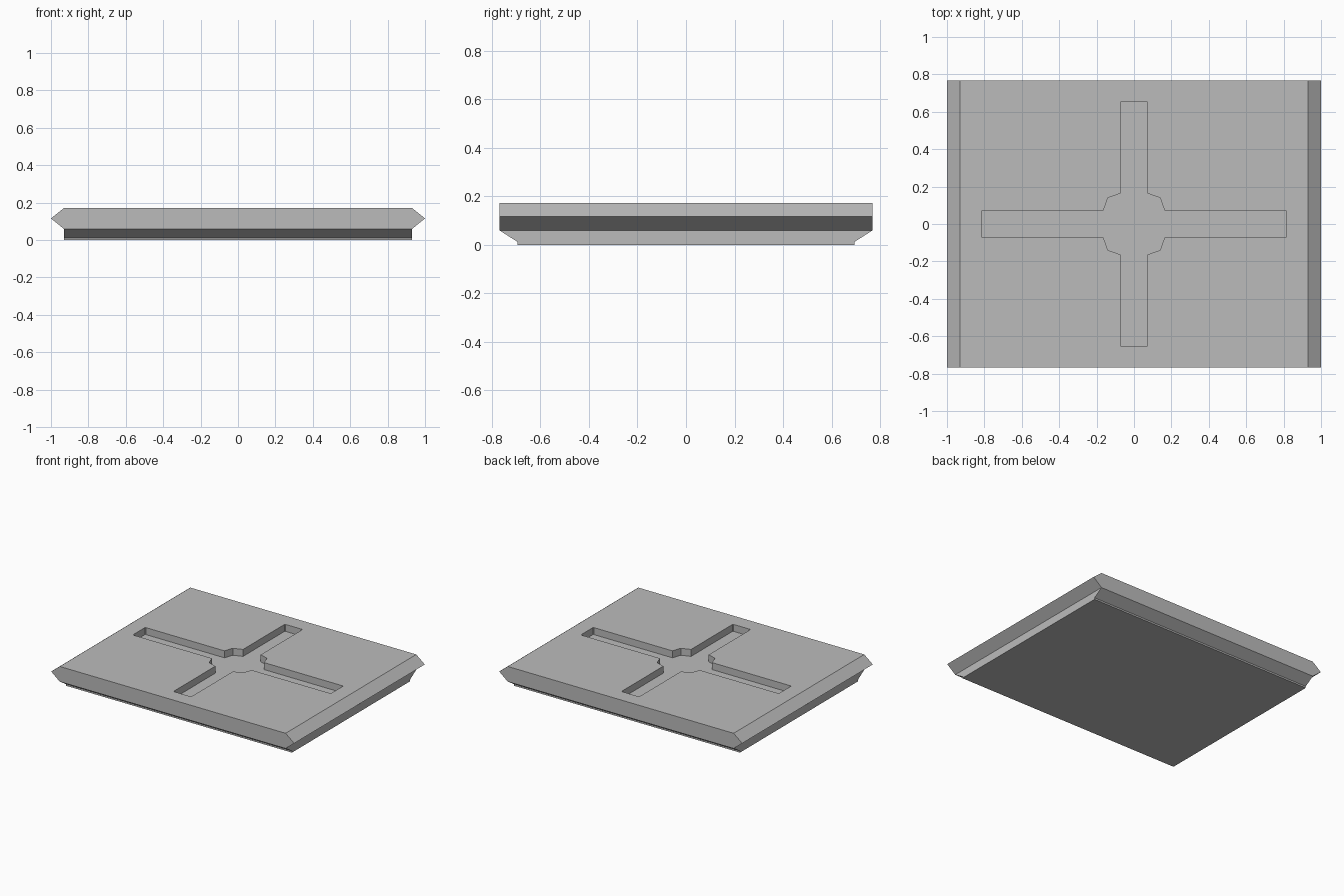
import bpy
import bmesh

cube = bpy.data.objects.get("Cube")
if cube:
    bpy.data.objects.remove(cube)

GREY = (0.5, 0.5, 0.5, 1)
grey = bpy.data.materials.new("plain_grey")
grey.use_nodes = True
grey.diffuse_color = GREY
grey.node_tree.nodes["Principled BSDF"].inputs["Base Color"].default_value = GREY


def extrude_profile(name, points, start, end):
    """Extrude a closed loop of 3D points from offset start to offset end."""
    bm = bmesh.new()
    rings = [[bm.verts.new([p + o for p, o in zip(pt, off)]) for pt in points]
             for off in (start, end)]
    bm.faces.new(rings[0])
    bm.faces.new(rings[1])
    n = len(points)
    for i in range(n):
        j = (i + 1) % n
        bm.faces.new((rings[0][i], rings[0][j], rings[1][j], rings[1][i]))
    bmesh.ops.recalc_face_normals(bm, faces=bm.faces)
    mesh = bpy.data.meshes.new(name)
    bm.to_mesh(mesh)
    bm.free()
    mesh.materials.append(grey)
    obj = bpy.data.objects.new(name, mesh)
    bpy.context.collection.objects.link(obj)
    return obj


TOP, TIP, MID, LIP = 0.172, 0.116, 0.059, 0.012
HALF_Y, SIDE_X, FLOOR = 0.768, 0.93, 0.12

# Upper slab: pointed left and right edges, straight front and back
hexagon = [(-SIDE_X, 0, MID), (SIDE_X, 0, MID), (1, 0, TIP),
           (SIDE_X, 0, TOP), (-SIDE_X, 0, TOP), (-1, 0, TIP)]
slab = extrude_profile("upper_slab", hexagon, (0, -HALF_Y, 0), (0, HALF_Y, 0))

# Lower base: tapers in toward the bottom at front and back
half = [(0.694, 0), (0.694, LIP), (HALF_Y, MID)]
taper = [(0, y, z) for y, z in half] + [(0, -y, z) for y, z in reversed(half)]
extrude_profile("lower_base", taper, (-SIDE_X, 0, 0), (SIDE_X, 0, 0))

# Cross-shaped recess: one quadrant outline mirrored to all four
quadrant = [(0.815, 0.068), (0.81, 0.073), (0.163, 0.073), (0.14, 0.14),
            (0.073, 0.163), (0.073, 0.65), (0.068, 0.655)]
back = quadrant[::-1]
outline = (quadrant + [(-x, y) for x, y in back]
           + [(-x, -y) for x, y in quadrant] + [(x, -y) for x, y in back])
cutter = extrude_profile("cross_cutter", [(x, y, 0) for x, y in outline],
                         (0, 0, FLOOR), (0, 0, TOP + 0.1))
cutter.hide_render = True
cutter.hide_viewport = True

cut = slab.modifiers.new("cross_recess", "BOOLEAN")
cut.operation = "DIFFERENCE"
cut.solver = "EXACT"
cut.object = cutter

# Bake the cut into the slab and discard the cutter
bpy.context.view_layer.update()
evaluated = slab.evaluated_get(bpy.context.evaluated_depsgraph_get())
carved = bpy.data.meshes.new_from_object(evaluated)
slab.modifiers.clear()
slab.data = carved
bpy.data.objects.remove(cutter)
